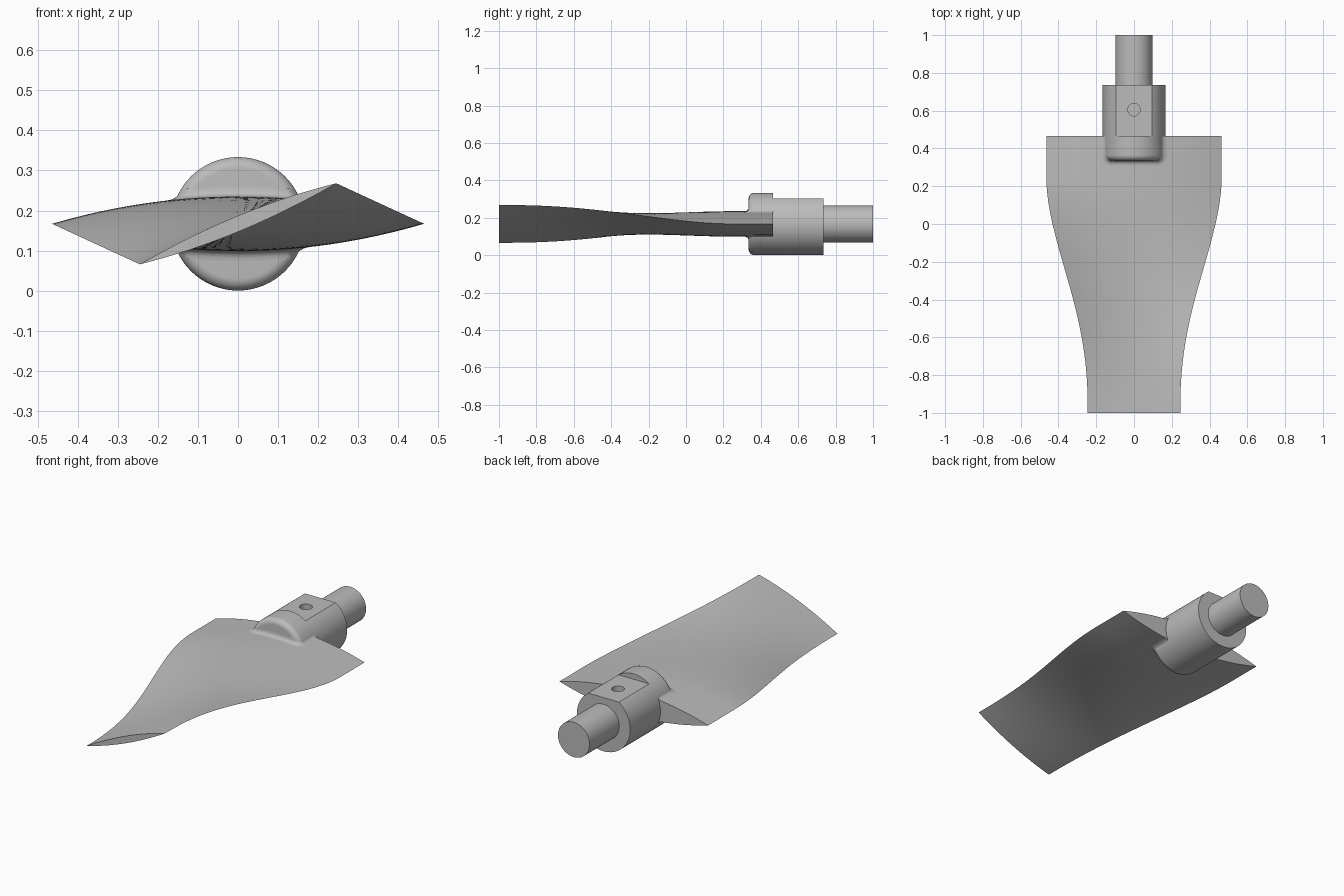
import bpy, bmesh, math
from mathutils import Vector

if "Cube" in bpy.data.objects:
    bpy.data.objects.remove(bpy.data.objects["Cube"])

CZ = 0.167            # height of the shaft axis
ROOT_Y, TIP_Y = 0.465, -1.0

steel = bpy.data.materials.new("plain_grey")
steel.diffuse_color = (0.5, 0.5, 0.5, 1)
steel.use_nodes = True
steel.node_tree.nodes["Principled BSDF"].inputs["Base Color"].default_value = steel.diffuse_color


def finish(name, bm, angle=35):
    bmesh.ops.remove_doubles(bm, verts=bm.verts, dist=1e-5)
    bmesh.ops.recalc_face_normals(bm, faces=bm.faces)
    me = bpy.data.meshes.new(name)
    bm.to_mesh(me)
    bm.free()
    ob = bpy.data.objects.new(name, me)
    bpy.context.collection.objects.link(ob)
    me.materials.append(steel)
    smooth(ob, angle)
    return ob


def smooth(ob, angle=35):
    bpy.ops.object.select_all(action='DESELECT')
    ob.select_set(True)
    bpy.context.view_layer.objects.active = ob
    bpy.ops.object.shade_smooth_by_angle(angle=math.radians(angle))


def grid_faces(bm, rows, closed=False):
    for a, b in zip(rows, rows[1:]):
        n = len(a)
        for i in range(n if closed else n - 1):
            j = (i + 1) % n
            bm.faces.new((a[i], a[j], b[j], b[i]))


def lathe(name, profile, segs=64):
    """Turn (radius, y) points around the shaft axis and cap both ends."""
    bm = bmesh.new()
    rings = []
    for r, y in profile:
        rings.append([bm.verts.new((r * math.cos(2 * math.pi * i / segs), y,
                                    CZ + r * math.sin(2 * math.pi * i / segs)))
                      for i in range(segs)])
    grid_faces(bm, rings, True)
    bm.faces.new(rings[0])
    bm.faces.new(rings[-1])
    return finish(name, bm)


def cut(ob, cutter):
    mod = ob.modifiers.new("cut", 'BOOLEAN')
    mod.operation, mod.solver, mod.object = 'DIFFERENCE', 'EXACT', cutter
    bpy.context.view_layer.objects.active = ob
    bpy.ops.object.modifier_apply(modifier=mod.name)
    bpy.data.objects.remove(cutter)


# Blade: lens sections lofted from a narrow twisted tip to a wide level root
def loft(y):
    t = min(1, (y - TIP_Y) / 1.25) ** 1.25
    return t * t * (3 - 2 * t)


bm = bmesh.new()
rows = []
N, M = 24, 48
for k in range(M + 1):
    y = TIP_Y + (ROOT_Y - TIP_Y) * k / M
    s = loft(y)
    w, lift, thick = 0.245 + 0.219 * s, 0.101 * (1 - s), 0.02 + 0.048 * s
    ring = []
    for side in (1, -1):
        for i in range(N):
            u = side * (-1 + 2 * i / N)
            ring.append(bm.verts.new((w * u, y, CZ + lift * u + side * thick * (1 - u * u))))
    rows.append(ring)
grid_faces(bm, rows, True)
bm.faces.new(rows[0])
bm.faces.new(rows[-1])
finish("blade", bm)

# Hub: rounded-nose cylinder with a flat and a blind pin hole on top
R, F, NOSE = 0.1665, 0.03, 0.335
profile = [(R - F + F * math.sin(a), NOSE + F - F * math.cos(a))
           for a in [math.pi / 2 * i / 8 for i in range(9)]]
hub = lathe("hub", profile + [(R, 0.735)])

bm = bmesh.new()
bmesh.ops.create_cube(bm, size=1)
for v in bm.verts:
    v.co = Vector((v.co.x * 0.6, 0.665 + v.co.y * 0.4, 0.403 + v.co.z * 0.2))
cut(hub, finish("flat_cutter", bm))

bm = bmesh.new()
bmesh.ops.create_cone(bm, cap_ends=True, segments=32, radius1=0.033, radius2=0.033, depth=0.3)
for v in bm.verts:
    v.co += Vector((0, 0.605, 0.32))
cut(hub, finish("hole_cutter", bm))
smooth(hub)

# Shaft
lathe("shaft", [(0.0985, 0.725), (0.0985, 1.0)])

# Fillets where the hub rises out of the blade, above and below
XS, CR, FR = 0.153, 0.03, 0.025
path = [((XS, ROOT_Y), (1, 0))]
for i in range(9):
    a = math.pi / 2 * i / 8
    n = (math.cos(a), -math.sin(a))
    path.append(((XS - CR + CR * n[0], NOSE + CR + CR * n[1]), n))
path += [((x, NOSE), (0, -1)) for x in (0.09, 0.06, 0.03, 0)]
path += [((-p[0], p[1]), (-n[0], n[1])) for p, n in reversed(path[:-1])]


def blade_rise(x):
    return 0.068 * (1 - (x / 0.464) ** 2)


for side, label in ((1, "upper"), (-1, "lower")):
    bm = bmesh.new()
    rows = []
    for (px, py), (nx, ny) in path:
        lean = 0.015 * abs(nx)
        outer = Vector((px + nx * FR, py + ny * FR, blade_rise(px + nx * FR)))
        mid = Vector((px, py, blade_rise(px)))
        inner = Vector((px - nx * lean, py - ny * lean, blade_rise(px) + FR))
        row = []
        for i in range(7):
            t = i / 6
            q = outer * (1 - t) ** 2 + mid * 2 * t * (1 - t) + inner * t * t
            row.append(bm.verts.new((q.x, q.y, CZ + side * q.z)))
        # close the strip inside the hub so it is a solid bead
        row.append(bm.verts.new((px - nx * 0.03, py - ny * 0.03, CZ + side * (mid.z - 0.01))))
        rows.append(row)
    grid_faces(bm, rows, True)
    bm.faces.new(rows[0])
    bm.faces.new(rows[-1])
    finish(label + "_fillet", bm, 40)
